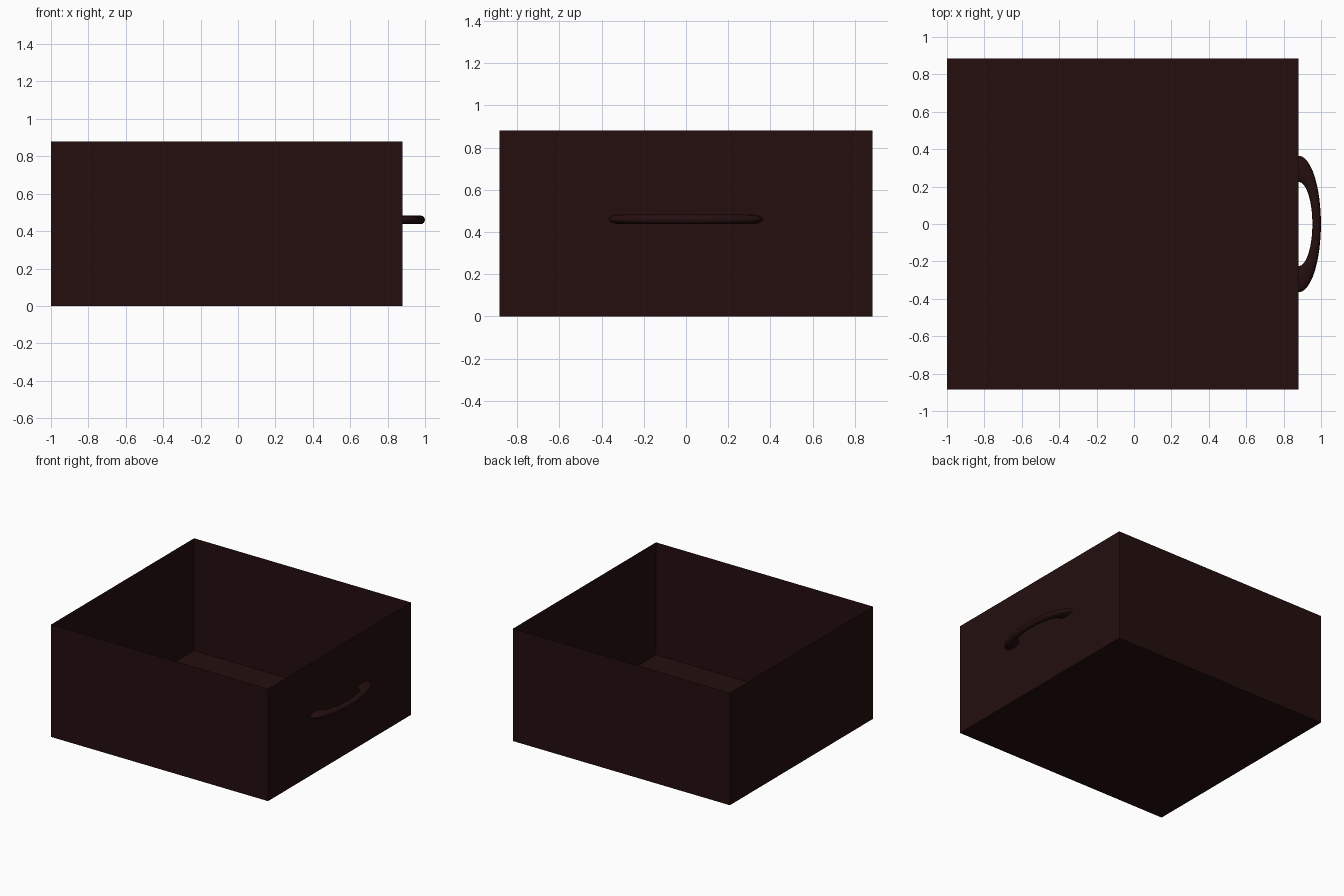
import bpy, bmesh, math

if "Cube" in bpy.data.objects:
    bpy.data.objects.remove(bpy.data.objects["Cube"])

wood = bpy.data.materials.new("dark_mahogany")
wood.diffuse_color = (0.018, 0.0045, 0.0045, 1)
wood.use_nodes = True
wood.node_tree.nodes["Principled BSDF"].inputs["Base Color"].default_value = wood.diffuse_color


def finish(name, bm):
    mesh = bpy.data.meshes.new(name)
    bm.to_mesh(mesh)
    bm.free()
    mesh.materials.append(wood)
    obj = bpy.data.objects.new(name, mesh)
    bpy.context.collection.objects.link(obj)
    return obj


# Open-topped drawer box made of thin sheets
X0, X1, Y, H = -1.0, 0.88, 0.885, 0.88
bm = bmesh.new()
bmesh.ops.create_cube(bm, size=1)
for v in bm.verts:
    v.co = (X0 if v.co.x < 0 else X1, Y * 2 * v.co.y, H * (v.co.z + 0.5))
top = [f for f in bm.faces if f.normal.z > 0.9]
bmesh.ops.delete(bm, geom=top, context='FACES_ONLY')
finish("drawer_box", bm)

# Pull handle: half a flattened ring on the right side
R, r, squash, arc, sides = 0.295, 0.07, 0.327, 32, 16
bm = bmesh.new()
rings = []
for i in range(arc + 1):
    a = -math.pi / 2 + math.pi * i / arc
    ring = []
    for j in range(sides):
        b = 2 * math.pi * j / sides
        d = R + r * math.cos(b)
        ring.append(bm.verts.new((X1 + squash * d * math.cos(a), d * math.sin(a),
                                  0.46 + squash * r * math.sin(b))))
    rings.append(ring)
for p, q in zip(rings, rings[1:]):
    for j in range(sides):
        k = (j + 1) % sides
        bm.faces.new((p[j], q[j], q[k], p[k])).smooth = True
bmesh.ops.recalc_face_normals(bm, faces=bm.faces)
finish("pull_handle", bm)
